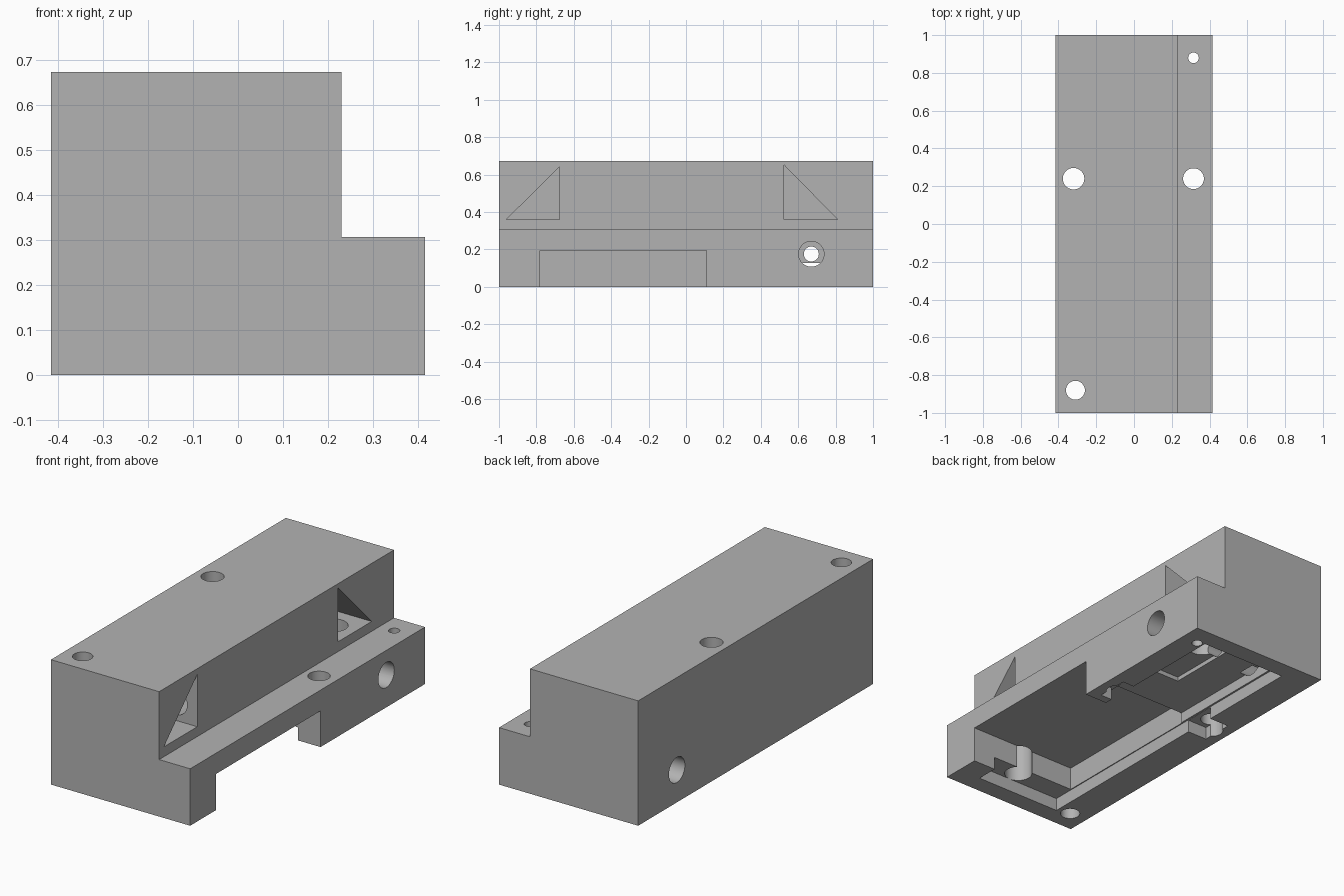
import bpy, bmesh, math
from mathutils import Vector, Matrix

cube = bpy.data.objects.get("Cube")
if cube:
    bpy.data.objects.remove(cube, do_unlink=True)

grey = bpy.data.materials.new("plain_grey")
grey.use_nodes = True
grey.diffuse_color = (0.45, 0.45, 0.45, 1)
grey.node_tree.nodes["Principled BSDF"].inputs["Base Color"].default_value = (0.45, 0.45, 0.45, 1)


def make_object(name, bm):
    bmesh.ops.recalc_face_normals(bm, faces=bm.faces)
    mesh = bpy.data.meshes.new(name)
    bm.to_mesh(mesh)
    bm.free()
    mesh.materials.append(grey)
    obj = bpy.data.objects.new(name, mesh)
    bpy.context.collection.objects.link(obj)
    return obj


def prism(name, points, extrude):
    bm = bmesh.new()
    face = bm.faces.new([bm.verts.new(p) for p in points])
    new = bmesh.ops.extrude_face_region(bm, geom=[face])["geom"]
    bmesh.ops.translate(bm, vec=extrude,
                        verts=[v for v in new if isinstance(v, bmesh.types.BMVert)])
    return make_object(name, bm)


def box(name, x, y, z):
    pts = [(x[0], y[0], z[0]), (x[1], y[0], z[0]), (x[1], y[1], z[0]), (x[0], y[1], z[0])]
    return prism(name, pts, (0, 0, z[1] - z[0]))


def rod(name, start, end, radius):
    start, end = Vector(start), Vector(end)
    axis = end - start
    turn = axis.to_track_quat("Z", "Y").to_matrix().to_4x4()
    bm = bmesh.new()
    bmesh.ops.create_cone(bm, cap_ends=True, segments=40, radius1=radius, radius2=radius,
                          depth=axis.length,
                          matrix=Matrix.Translation((start + end) / 2) @ turn)
    return make_object(name, bm)


# Stepped housing block
outline = [(-.415, 0), (.415, 0), (.415, .307), (.23, .307), (.23, .673), (-.415, .673)]
housing = prism("housing", [(x, -1, z) for x, z in outline], (0, 2, 0))

cutters = [
    # Underside lid recess, board slot open to the side, and shallower rear bay
    box("lid_recess", (-.235, .28), (-.9, .9), (-.1, .07)),
    box("board_slot", (-.23, .6), (-.78, .11), (-.12, .195)),
    box("rear_bay", (-.225, .265), (.05, .86), (-.11, .127)),
    box("splitter_seat", (0, .2), (.35, .775), (.1, .15)),
]

# Recesses around the middle screws
for side, x in (("left", (.2, .35)), ("right", (-.352, -.2))):
    cutters.append(box(side + "_screw_recess", x, (.155, .33), (-.13, .068)))

# Vertical screw holes
for x, y, r in ((-.32, .24, .057), (-.31, -.88, .05), (.315, .24, .055), (.315, .88, .028)):
    cutters.append(rod("screw_hole", (x, y, -.2), (x, y, .9), r))

# Triangular mirror pockets
for tri in ([(-.96, .36), (-.675, .36), (-.675, .642)], [(.81, .36), (.525, .36), (.525, .65)]):
    cutters.append(prism("mirror_pocket", [(-.06, y, z) for y, z in tri], (.4, 0, 0)))

# Passages between the pockets and the underside
cutters.append(rod("long_passage", (.1, -.74, .46), (.1, .6, .46), .07))
cutters.append(rod("rear_passage", (.1, .665, .05), (.1, .665, .4), .075))
cutters.append(rod("front_passage", (.08, -.83, .03), (.08, -.83, .4), .07))

# Sideways port, counterbored at both ends
cutters.append(rod("cross_bore", (-.6, .67, .175), (.6, .67, .175), .04))
for end, inner in ((-.6, -.19), (.6, .25)):
    cutters.append(rod("port", (end, .67, .175), (inner, .67, .175), .068))

bpy.context.view_layer.objects.active = housing
for cutter in cutters:
    mod = housing.modifiers.new("cut", "BOOLEAN")
    mod.operation = "DIFFERENCE"
    mod.solver = "EXACT"
    mod.object = cutter
    bpy.ops.object.modifier_apply(modifier=mod.name)
    bpy.data.objects.remove(cutter, do_unlink=True)

# Smooth bores, crisp edges
bpy.ops.object.select_all(action="DESELECT")
housing.select_set(True)
bpy.ops.object.shade_smooth_by_angle(angle=math.radians(30))
